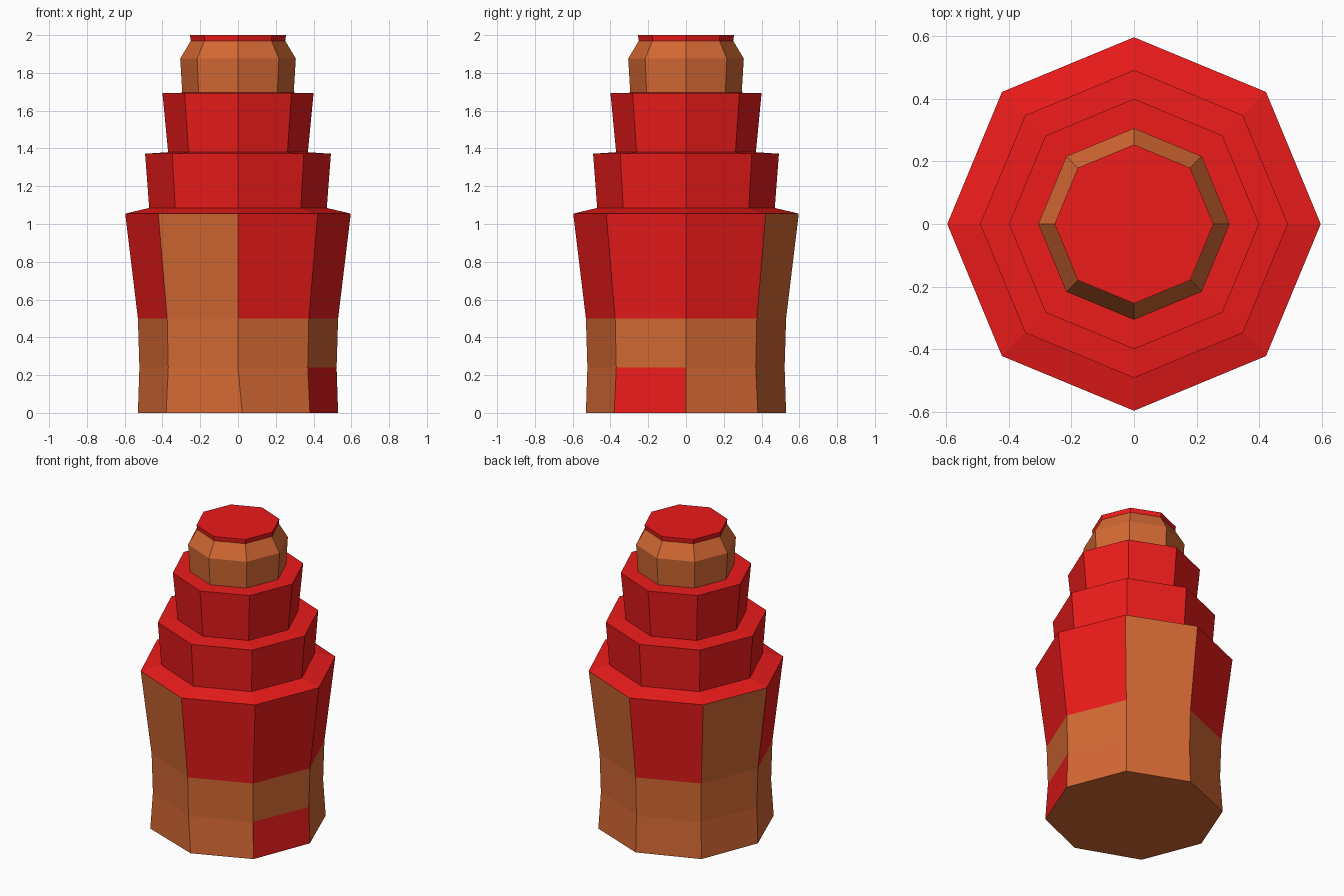
import bpy, bmesh
from math import cos, sin, radians

if "Cube" in bpy.data.objects:
    bpy.data.objects.remove(bpy.data.objects["Cube"])

SIDES = 8


def material(name, rgb):
    m = bpy.data.materials.new(name)
    m.diffuse_color = (*rgb, 1)
    m.use_nodes = True
    m.node_tree.nodes["Principled BSDF"].inputs["Base Color"].default_value = m.diffuse_color
    return m


MATS = [material("red", (0.84, 0.011, 0.011)), material("brown", (0.66, 0.14, 0.034))]
RED, BROWN = 0, 1


def lathe(name, profile, bands, bottom=None, top=None, tweak=None):
    """Eight-sided shell; bands holds a colour, or one colour per panel, per band.
    Panel k spans the angles 45k to 45(k+1)."""
    bm = bmesh.new()
    rings = [[bm.verts.new((r * cos(radians(45 * k)), r * sin(radians(45 * k)), z))
              for k in range(SIDES)] for r, z in profile]
    for low, high, colour in zip(rings, rings[1:], bands):
        for k in range(SIDES):
            n = (k + 1) % SIDES
            f = bm.faces.new((low[k], low[n], high[n], high[k]))
            f.material_index = colour if isinstance(colour, int) else colour[k]
    if bottom is not None:
        bm.faces.new(rings[0][::-1]).material_index = bottom
    if top is not None:
        bm.faces.new(rings[-1]).material_index = top
    if tweak:
        tweak(rings)
    mesh = bpy.data.meshes.new(name)
    bm.to_mesh(mesh)
    bm.free()
    for m in MATS:
        mesh.materials.append(m)
    ob = bpy.data.objects.new(name, mesh)
    bpy.context.collection.objects.link(ob)
    return ob


def shift_foot(rings):
    # The front corner of the foot sits slightly off-axis
    rings[0][6].co.x += 0.022
    for k in (1, 3, 5, 7):
        rings[0][k].co.x *= 1.015
        rings[0][k].co.y *= 1.015


# Base: brown foot with one red patch, patchwork upper panels, sloping red rim
foot = [BROWN] * 7 + [RED]
panels = [RED, BROWN, RED, BROWN, RED, BROWN, RED, RED]
lathe("base", [(0.53, 0), (0.522, 0.24), (0.53, 0.5), (0.597, 1.055), (0.47, 1.085)],
      [foot, BROWN, panels, RED], bottom=BROWN, tweak=shift_foot)

# Two flared red tiers with ledges
lathe("lower_tier", [(0.47, 1.085), (0.492, 1.372), (0.37, 1.38)], [RED, RED])
lathe("middle_tier", [(0.37, 1.38), (0.4, 1.693), (0.295, 1.695)], [RED, RED])

# Brown neck with a bevelled shoulder and a thin red lid
lathe("top_tier", [(0.295, 1.695), (0.306, 1.875), (0.25, 1.97), (0.254, 2.0)],
      [BROWN, BROWN, RED], top=RED)
